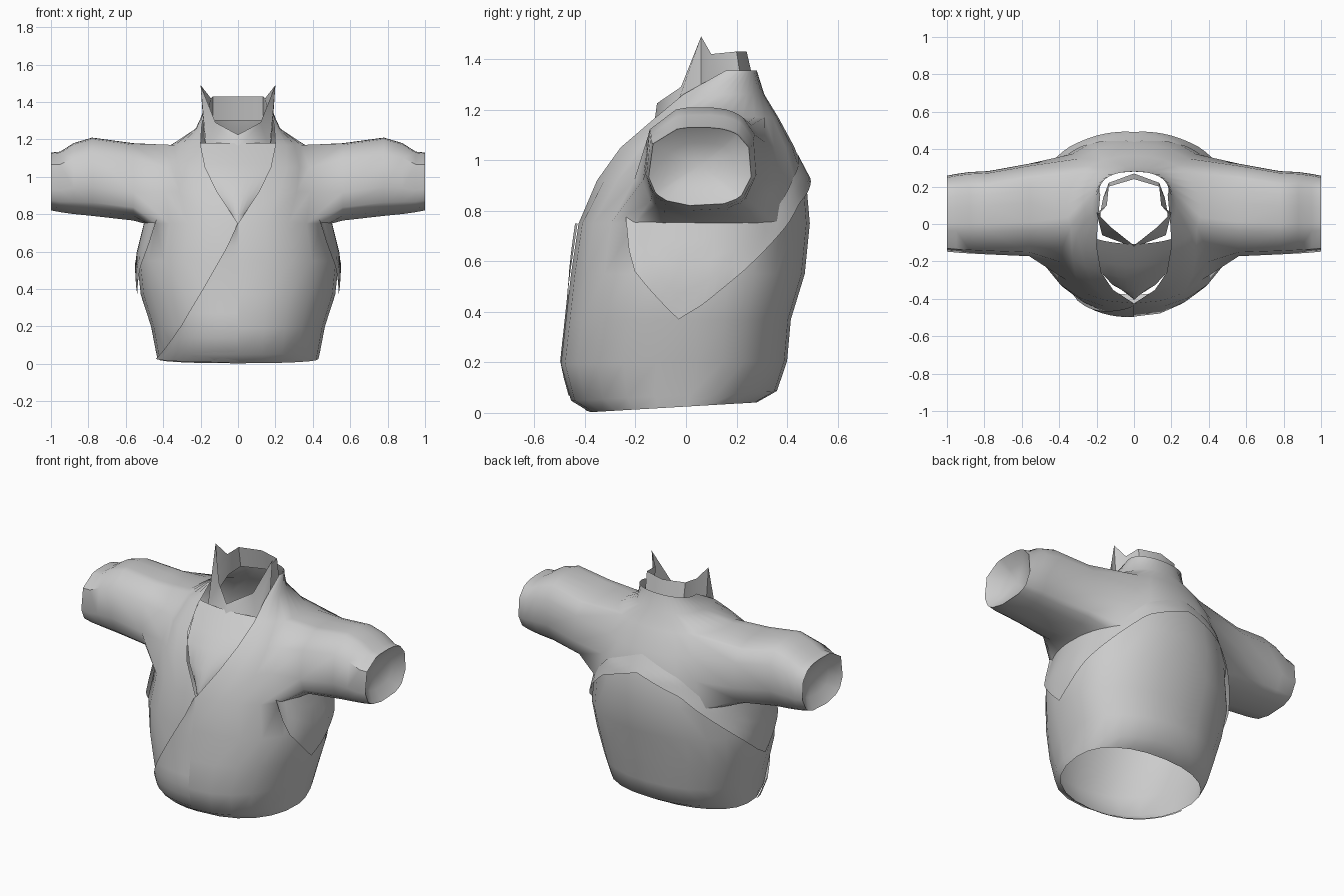
import bpy, bmesh, math
from mathutils import Vector

cube = bpy.data.objects.get("Cube")
if cube:
    bpy.data.objects.remove(cube, do_unlink=True)

cloth = bpy.data.materials.new("grey_cloth")
cloth.use_nodes = True
cloth.diffuse_color = (0.6, 0.6, 0.6, 1)
cloth.node_tree.nodes["Principled BSDF"].inputs["Base Color"].default_value = (0.6, 0.6, 0.6, 1)


def interp(table, z):
    """Piecewise linear lookup in rows of (key, values...)."""
    if z <= table[0][0]:
        return table[0][1:]
    for a, b in zip(table, table[1:]):
        if z <= b[0]:
            f = (z - a[0]) / (b[0] - a[0])
            return tuple(p + (q - p) * f for p, q in zip(a[1:], b[1:]))
    return table[-1][1:]


def spow(v, e):
    return math.copysign(abs(v) ** e, v)


# Torso sections: height, half width, front y, middle y, back y
TORSO = [(.025, .43, -.38, .0, .28), (.07, .44, -.455, .02, .36),
         (.2, .465, -.495, .04, .40), (.37, .52, -.475, .04, .415),
         (.55, .54, -.455, .04, .47), (.75, .50, -.425, .05, .49),
         (.92, .47, -.36, .05, .475), (1.05, .43, -.28, .05, .43),
         (1.17, .36, -.15, .08, .365), (1.26, .225, -.1, .1, .31),
         (1.355, .185, .1, .18, .28)]
# Lapel edge: height, x
LAPEL = [(.75, 0), (.9, .1), (1.0, .16), (1.1, .19), (1.17, .2), (1.26, .195), (1.355, .18)]
ROUND = .9


def torso_point(z, theta, off=0.0):
    """Angle 0 is the front, pi is the back."""
    w, yf, yc, yb = interp(TORSO, z)
    s, c = math.sin(theta), math.cos(theta)
    y = yc - spow(c, ROUND) * ((yc - yf) if c > 0 else (yb - yc)) - c * off
    tilt = .065 * max(0, 1 - z / .25)
    return Vector((spow(s, ROUND) * w + s * off, y, z + y * tilt))


def angle_at(z, x):
    w = interp(TORSO, z)[0]
    return math.asin(min(1, x / w) ** (1 / ROUND))


def finish(name, bm, mirror=False, angle=50):
    bmesh.ops.recalc_face_normals(bm, faces=bm.faces)
    mid = Vector((0, .05, .7))
    if sum(f.normal.dot(f.calc_center_median() - mid) * f.calc_area() for f in bm.faces) < 0:
        bmesh.ops.reverse_faces(bm, faces=bm.faces)
    mesh = bpy.data.meshes.new(name)
    bm.to_mesh(mesh)
    bm.free()
    mesh.materials.append(cloth)
    ob = bpy.data.objects.new(name, mesh)
    bpy.context.collection.objects.link(ob)
    if mirror:
        mod = ob.modifiers.new("mirror", 'MIRROR')
        mod.merge_threshold = .002
    bpy.ops.object.select_all(action='DESELECT')
    ob.select_set(True)
    bpy.context.view_layer.objects.active = ob
    bpy.ops.object.shade_smooth_by_angle(angle=math.radians(angle))
    return ob


def sheet(bm, rows, skip=lambda i, j: False):
    """Skin a grid of points."""
    g = [[bm.verts.new(p) for p in r] for r in rows]
    for i in range(len(g) - 1):
        for j in range(len(g[0]) - 1):
            if not skip(i, j):
                bm.faces.new((g[i][j], g[i][j + 1], g[i + 1][j + 1], g[i + 1][j]))
    return g


# Jacket body with an armhole
N, J0, J1, R0, R1 = 12, 3, 9, 5, 8
bm = bmesh.new()
rows = []
for sec in TORSO:
    z = sec[0]
    x0 = interp(LAPEL, z)[0]
    t0 = angle_at(z, x0)
    row = [torso_point(z, t0 + (math.pi - t0) * j / N) for j in range(N + 1)]
    row[-1].x = 0
    rows.append(row)
g = sheet(bm, rows, lambda i, j: R0 <= i < R1 and J0 <= j < J1)

# Sleeve grown from the armhole, closed by a hollow cuff
loop = ([g[R1][j] for j in range(J0, J1)] + [g[i][J1] for i in range(R1, R0, -1)]
        + [g[R0][j] for j in range(J1, J0, -1)] + [g[i][J0] for i in range(R0, R1)])
angles = [math.atan2((v.co.z - .96) / .21, (v.co.y - .08) / .26) for v in loop]
# Sleeve sections: x, y range, z range
SLEEVE = [(.56, -.175, .325, .765, 1.18), (.78, -.165, .285, .79, 1.21),
          (.88, -.16, .28, .80, 1.18), (.95, -.155, .27, .81, 1.135),
          (1.0, -.15, .26, .82, 1.13), (.95, -.08, .19, .88, 1.07)]
prev = loop
for x, ya, yb, za, zb in SLEEVE:
    ring = [bm.verts.new((x, (ya + yb) / 2 + spow(math.cos(a), .75) * (yb - ya) / 2,
                          (za + zb) / 2 + spow(math.sin(a), .75) * (zb - za) / 2)) for a in angles]
    for k in range(len(ring)):
        n = (k + 1) % len(ring)
        bm.faces.new((prev[k], prev[n], ring[n], ring[k]))
    prev = ring
tip = bm.verts.new((.92, .055, .98))
for k in range(len(prev)):
    bm.faces.new((prev[k], prev[(k + 1) % len(prev)], tip))
bmesh.ops.delete(bm, geom=[v for v in bm.verts if not v.link_faces], context='VERTS')
finish("jacket", bm, mirror=True)

# Front panel wrapping over towards the right hip
SEAM = [(.03, .425), (.2, .3), (.37, .2), (.62, .06), (.75, .002)]
bm = bmesh.new()
rows = []
for i in range(13):
    z = .03 + .72 * i / 12
    end = angle_at(z, interp(SEAM, z)[0])
    rows.append([torso_point(z, -end * k / 8, .004 + .01 * k / 8) for k in range(9)])
sheet(bm, rows)
finish("front_wrap_panel", bm)

# Loose edge below the arms and across the back: degrees, height
EDGE = [(56, .77), (62, .58), (84, .37), (112, .56), (150, .83), (180, .93)]
bm = bmesh.new()
rows = []
for i in range(5):
    row = []
    for k in range(32):
        deg = 56 + 4 * k
        low = interp(EDGE, deg)[0]
        z = low + (max(.775, low + .1) - low) * i / 4
        row.append(torso_point(z, math.radians(deg), .018 * (1 - i / 4) + .002))
    row[-1].x = 0
    rows.append(row)
sheet(bm, rows)
finish("back_yoke_edge", bm, mirror=True)

# Inner shirt filling the neckline
LAPEL_Y = [(.7, -.4), (.75, -.405), (.9, -.35), (1.0, -.285), (1.1, -.19), (1.2, -.08)]
bm = bmesh.new()
rows = []
for z in (.7, .8, .9, 1.0, 1.07, 1.13, 1.18):
    w = interp(LAPEL, z)[0] + .015
    y = interp(LAPEL_Y, z)[0] + .025
    rows.append([(u / 4 * w, y - .03 * (1 - (u / 4) ** 2), z) for u in range(-4, 5)])
sheet(bm, rows)
finish("inner_shirt", bm)

# Standing collar with two raised points
TOP = [(0, -.115, 1.225), (.12, -.02, 1.29), (.2, .06, 1.49),
       (.145, .1, 1.42), (.135, .2, 1.43), (0, .24, 1.43)]
BASE = [(0, -.125, 1.15), (.17, -.06, 1.15), (.18, .06, 1.2),
        (.165, .14, 1.27), (.135, .22, 1.3), (0, .27, 1.3)]
bm = bmesh.new()
sheet(bm, [BASE, TOP])
finish("collar", bm, mirror=True, angle=35)
